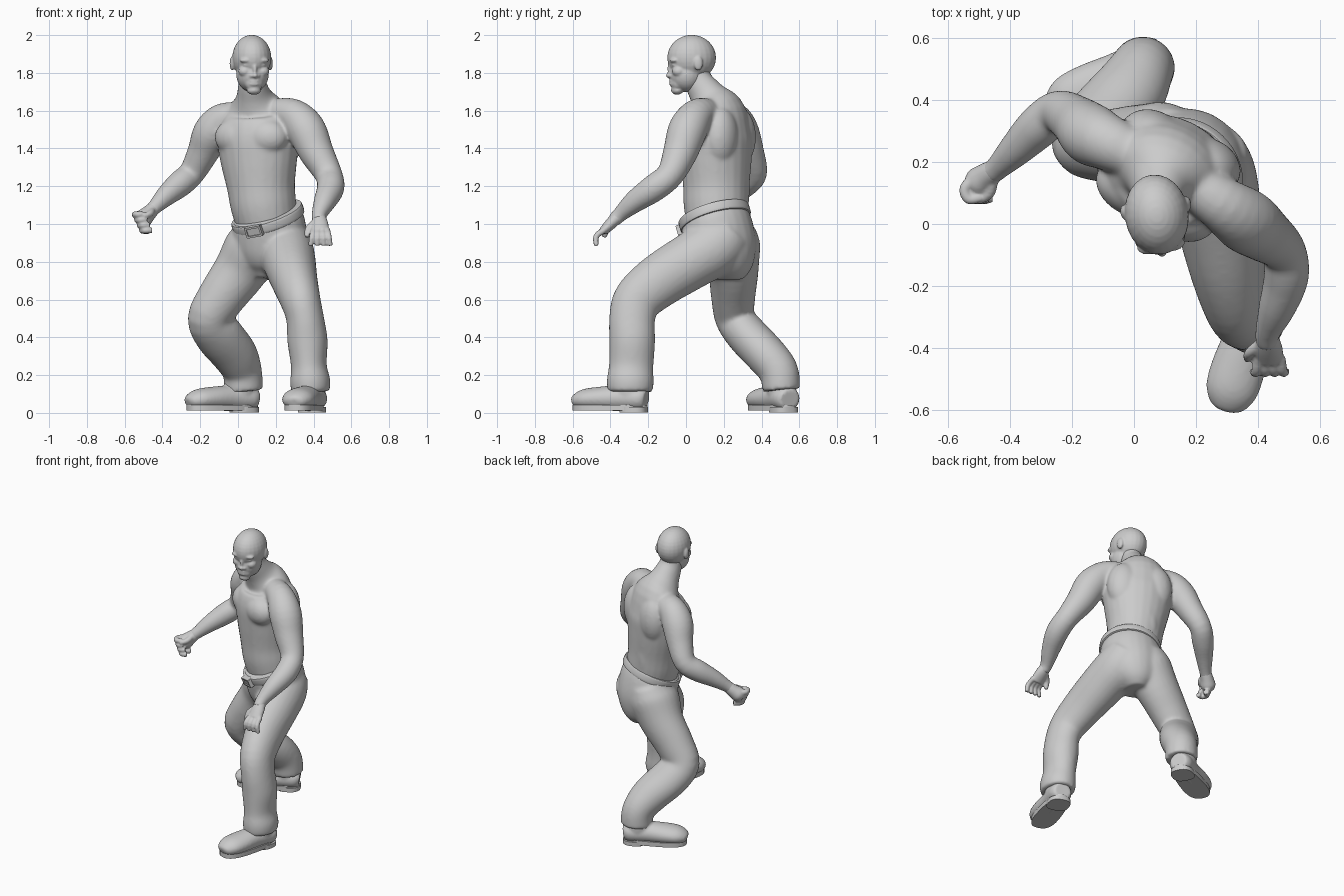
import bpy, bmesh, math
from mathutils import Matrix, Vector

cube = bpy.data.objects.get("Cube")
if cube:
    bpy.data.objects.remove(cube, do_unlink=True)

grey = bpy.data.materials.new("plain_grey")
grey.use_nodes = True
grey.diffuse_color = (.6, .6, .6, 1)
grey.node_tree.nodes["Principled BSDF"].inputs["Base Color"].default_value = (.6, .6, .6, 1)


def frame(x, y, yaw):
    """Upright frame at x, y turned about z."""
    return Matrix.Translation((x, y, 0)) @ Matrix.Rotation(math.radians(yaw), 4, "Z")


BODY = frame(.11, .155, -27)
HEAD = frame(.073, .03, 8)
WIDTH = BODY.to_3x3() @ Vector((1, 0, 0))
ACROSS = Vector((1, 0, 0))
UP = Vector((0, 0, 1))


def spline(points, steps):
    """Catmull-Rom samples through points of any dimension."""
    pts = [Vector(p) for p in points]
    pts = [pts[0] * 2 - pts[1]] + pts + [pts[-1] * 2 - pts[-2]]
    out = []
    for a, b, c, d in zip(pts, pts[1:], pts[2:], pts[3:]):
        for k in range(steps):
            t = k / steps
            out.append((b * 2 + (c - a) * t + (a * 2 - b * 5 + c * 4 - d) * t * t
                        + (b * 3 - a - c * 3 + d) * t ** 3) / 2)
    return out + [pts[-2]]


def tube(bm, points, side=ACROSS, steps=4, sides=24):
    """Elliptical limb: each point is x, y, z, side radius and other radius."""
    path = spline([p if len(p) == 5 else (*p, p[-1]) for p in points], steps)
    rings = []
    for i, p in enumerate(path):
        ahead, behind = path[min(i + 1, len(path) - 1)], path[max(i - 1, 0)]
        along = (Vector(ahead[:3]) - Vector(behind[:3])).normalized()
        u = (side - along * side.dot(along)).normalized()
        v = along.cross(u)
        ring = []
        for k in range(sides):
            a = math.tau * k / sides
            ring.append(bm.verts.new(Vector(p[:3]) + u * p[3] * math.cos(a) + v * p[4] * math.sin(a)))
        rings.append(ring)
    for low, high in zip(rings, rings[1:]):
        for k in range(sides):
            j = (k + 1) % sides
            bm.faces.new((low[k], low[j], high[j], high[k]))
    bm.faces.new(rings[0])
    bm.faces.new(rings[-1])


def blob(bm, base, centre, radii):
    matrix = base @ Matrix.Translation(centre) @ Matrix.Diagonal((*radii, 1))
    bmesh.ops.create_uvsphere(bm, u_segments=24, v_segments=16, radius=1, matrix=matrix)


def pair(bm, base, centre, radii):
    """The same blob on both sides of the frame."""
    x, y, z = centre
    for sign in (-1, 1):
        blob(bm, base, (x * sign, y, z), radii)


def finish(name, bm, voxel=None, rounds=4):
    """Mesh object; with a voxel size its parts fuse into one smooth skin."""
    bmesh.ops.recalc_face_normals(bm, faces=bm.faces)
    mesh = bpy.data.meshes.new(name)
    bm.to_mesh(mesh)
    bm.free()
    mesh.materials.append(grey)
    mesh.shade_smooth()
    obj = bpy.data.objects.new(name, mesh)
    bpy.context.collection.objects.link(obj)
    if voxel:
        fuse = obj.modifiers.new("fuse", "REMESH")
        fuse.mode = "VOXEL"
        fuse.voxel_size = voxel
        fuse.use_smooth_shade = True
        soften = obj.modifiers.new("soften", "SMOOTH")
        soften.factor = .5
        soften.iterations = rounds
    else:
        mesh.set_sharp_from_angle(angle=math.radians(40))


# Torso and neck
bm = bmesh.new()
tube(bm, [(.155, .165, 1, .162, .16), (.135, .16, 1.1, .175, .172), (.122, .16, 1.2, .183, .174),
          (.11, .16, 1.35, .212, .182), (.105, .16, 1.47, .225, .182), (.1, .165, 1.59, .18, .145),
          (.085, .12, 1.67, .1, .1), (.075, .07, 1.75, .072, .078), (.073, .055, 1.82, .06, .065)], WIDTH)
pair(bm, BODY, (.085, -.087, 1.46), (.125, .09, .1))
pair(bm, BODY, (.1, .085, 1.46), (.11, .09, .16))
pair(bm, BODY, (.055, .1, 1.2), (.06, .072, .2))

# Arms
tube(bm, [(.2, .12, 1.59, .075), (.29, .06, 1.575, .09), (.36, .01, 1.5, .104), (.415, -.03, 1.38, .092),
          (.48, -.085, 1.26, .073), (.49, -.17, 1.19, .073), (.46, -.27, 1.12, .06),
          (.43, -.35, 1.05, .041), (.43, -.385, 1.015, .038)])
tube(bm, [(.03, .21, 1.57, .075), (-.08, .26, 1.55, .09), (-.14, .29, 1.48, .1), (-.185, .33, 1.38, .084),
          (-.245, .36, 1.27, .07), (-.31, .31, 1.21, .07), (-.38, .24, 1.15, .056),
          (-.44, .18, 1.09, .04), (-.465, .16, 1.065, .038)], UP)
finish("torso_and_arms", bm, .009, 12)

# Open left hand
bm = bmesh.new()
tube(bm, [(.43, -.36, 1.04, .034, .034), (.433, -.4, 1, .045, .031), (.437, -.44, .96, .046, .024)])
for i in range(4):
    x, spread = .402 + .023 * i, .006 * (i - 1.5)
    tube(bm, [(x, -.43, .97, .017), (x + spread, -.475, .935, .016), (x + spread * 2, -.475, .885, .013)], sides=10)
tube(bm, [(.41, -.385, 1.01, .02), (.372, -.415, .975, .017), (.365, -.435, .93, .013)], sides=10)
finish("left_hand", bm, .006, 3)

# Closed right hand
bm = bmesh.new()
tube(bm, [(-.445, .175, 1.085, .036), (-.475, .155, 1.055, .042), (-.5, .135, 1.03, .048),
          (-.52, .12, 1.01, .035)], UP)
for i in range(4):
    x, z = .013 * i, 1.05 - .028 * i
    tube(bm, [(x - .51, .15, z, .019), (x - .545, .115, z, .018), (x - .532, .08, z, .017),
              (x - .495, .085, z, .016)], UP, sides=10)
tube(bm, [(-.455, .15, 1.075, .02), (-.465, .1, 1.055, .018), (-.5, .075, 1.04, .014)], sides=10)
finish("right_hand", bm, .006, 3)

# Head and face
bm = bmesh.new()
blob(bm, HEAD, (0, 0, 1.88), (.103, .13, .121))
blob(bm, HEAD, (0, -.028, 1.79), (.086, .09, .092))
blob(bm, HEAD, (0, -.078, 1.748), (.05, .036, .045))
blob(bm, HEAD, (0, -.078, 1.708), (.038, .032, .024))
for z in (1.757, 1.74):
    blob(bm, HEAD, (0, -.106, z), (.027, .014, .009))
pair(bm, HEAD, (.04, -.1, 1.866), (.038, .024, .014))
pair(bm, HEAD, (.04, -.093, 1.842), (.023, .02, .013))
pair(bm, HEAD, (.048, -.075, 1.808), (.034, .036, .03))
pair(bm, HEAD, (.015, -.112, 1.784), (.013, .014, .011))
blob(bm, HEAD, (0, -.108, 1.822), (.014, .022, .04))
blob(bm, HEAD, (0, -.121, 1.786), (.015, .018, .013))
pair(bm, HEAD, (.102, .022, 1.85), (.013, .024, .038))
finish("head", bm, .006, 4)

# Trousers
bm = bmesh.new()
tube(bm, [(.15, .15, 1.05, .185, .178), (.165, .165, .98, .198, .188), (.17, .19, .87, .19, .185),
          (.165, .205, .78, .15, .155), (.16, .205, .71, .075, .1)], WIDTH)
tube(bm, [(.23, .22, .96, .13, .14), (.25, .15, .88, .145, .155), (.272, .02, .8, .14, .15),
          (.3, -.14, .7, .122, .142), (.33, -.255, .6, .107, .13), (.355, -.285, .5, .1, .122),
          (.368, -.285, .38, .107, .122), (.375, -.29, .25, .095, .118), (.382, -.295, .17, .107, .125),
          (.385, -.295, .11, .102, .12)])
tube(bm, [(.12, .22, .96, .13, .15), (.08, .23, .87, .155, .165), (.01, .25, .75, .142, .135),
          (-.09, .25, .61, .126, .117), (-.15, .26, .5, .117, .106), (-.1, .325, .41, .13, .11),
          (-.02, .42, .31, .123, .11), (.022, .49, .22, .105, .105), (.03, .505, .12, .103, .1)])
finish("trousers", bm, .01, 14)

# Belt, tilted down towards the buckle
bm = bmesh.new()
normal = Vector((-.328, -.288, 1)).normalized()
middle = Vector((.158, .152, 1.033))
tube(bm, [(*(middle + normal * h), r, r - .006) for h, r in
          ((-.026, .185), (-.021, .197), (.021, .197), (.026, .185))], WIDTH, sides=48)
finish("belt", bm)

# Buckle: a plate with a raised frame
forward = -(BODY.to_3x3() @ Vector((0, 1, 0)))
outward = (forward - normal * forward.dot(normal)).normalized()
turn = Matrix((normal.cross(outward), -outward, normal)).transposed().to_4x4()
base = Matrix.Translation(middle + outward * .195) @ turn
bm = bmesh.new()
for x, z, wide, high, deep in ((0, 0, .085, .05, .016), (0, .024, .09, .01, .03), (0, -.024, .09, .01, .03),
                               (.042, 0, .01, .05, .03), (-.042, 0, .01, .05, .03)):
    bmesh.ops.create_cube(bm, size=1, matrix=base @ Matrix.Translation((x, 0, z))
                          @ Matrix.Diagonal((wide, deep, high, 1)))
finish("belt_buckle", bm)


# Boots: local -y runs from heel to toe
def boot(name, x, y, yaw):
    base = frame(x, y, yaw)

    def place(y, z, wide, high):
        return (*(base @ Vector((0, y, z))), wide, high)

    bm = bmesh.new()
    tube(bm, [place(.01, .07, .055, .055), place(-.03, .075, .074, .066), place(-.14, .078, .076, .068),
              place(-.25, .075, .087, .063), place(-.33, .07, .084, .056), place(-.38, .06, .058, .038),
              place(-.395, .055, .03, .02)], base.to_3x3() @ ACROSS)
    tube(bm, [place(-.08, .06, .074, .08), place(-.085, .13, .076, .085),
              place(-.085, .2, .072, .08)], base.to_3x3() @ ACROSS)
    finish(name + "_boot", bm, .009, 3)

    # Sole outline, broad at the ball of the foot, with a thicker heel
    bm = bmesh.new()
    for back, front, low, high in ((.015, -.392, .012, .042), (.015, -.13, .002, .03)):
        outline = []
        for k in range(32):
            a = math.tau * k / 32
            s, c = math.sin(a), math.cos(a)
            t = (1 + math.copysign(abs(c) ** .75, c)) / 2
            wide = (.068 + .02 * (back - front) * t / .4) * math.copysign(abs(s) ** .75, s)
            outline.append(bm.verts.new(base @ Vector((wide, back + (front - back) * t, low))))
        bottom = bm.faces.new(outline)
        top = bmesh.ops.extrude_face_region(bm, geom=[bottom], use_keep_orig=True)["geom"]
        bmesh.ops.translate(bm, verts=[v for v in top if isinstance(v, bmesh.types.BMVert)],
                            vec=UP * (high - low))
    finish(name + "_sole", bm)


boot("left", .41, -.22, -17)
boot("right", .085, .545, -63)
